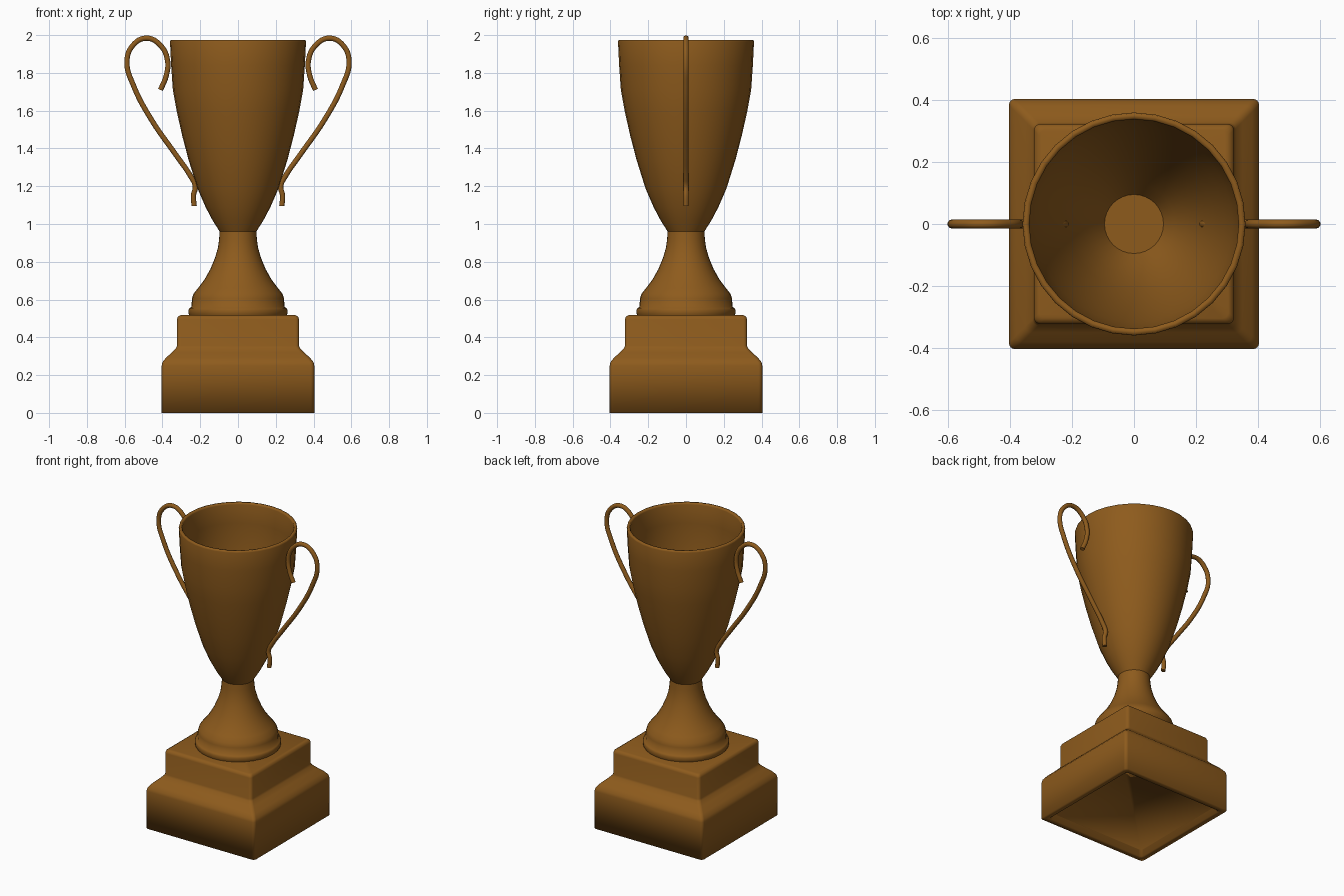
import bpy, bmesh, math

if "Cube" in bpy.data.objects:
    bpy.data.objects.remove(bpy.data.objects["Cube"])

bronze = bpy.data.materials.new("bronze")
bronze.diffuse_color = (0.27, 0.105, 0.012, 1)
bronze.use_nodes = True
bronze.node_tree.nodes["Principled BSDF"].inputs["Base Color"].default_value = bronze.diffuse_color


def loft(name, rings, angle, cap_start=True, cap_end=True):
    """Skin a list of closed rings of equal length into one object."""
    bm = bmesh.new()
    loops = [[bm.verts.new(p) for p in ring] for ring in rings]
    n = len(loops[0])
    for a, b in zip(loops, loops[1:]):
        for i in range(n):
            j = (i + 1) % n
            bm.faces.new((a[i], a[j], b[j], b[i]))
    if cap_start:
        bm.faces.new(loops[0][::-1])
    if cap_end:
        bm.faces.new(loops[-1])
    bmesh.ops.recalc_face_normals(bm, faces=bm.faces)
    mesh = bpy.data.meshes.new(name)
    bm.to_mesh(mesh)
    bm.free()
    obj = bpy.data.objects.new(name, mesh)
    bpy.context.collection.objects.link(obj)
    finish(obj, angle)
    return obj


def finish(obj, angle):
    obj.data.materials.clear()
    obj.data.materials.append(bronze)
    bpy.ops.object.select_all(action='DESELECT')
    obj.select_set(True)
    bpy.context.view_layer.objects.active = obj
    bpy.ops.object.shade_smooth_by_angle(angle=math.radians(angle))


def circle(r, z, n=32):
    return [(r * math.cos(2 * math.pi * i / n), r * math.sin(2 * math.pi * i / n), z)
            for i in range(n)]


def rounded_square(h, z, r=0.02, steps=4):
    pts = []
    for k, (sx, sy) in enumerate([(1, 1), (-1, 1), (-1, -1), (1, -1)]):
        for s in range(steps + 1):
            a = math.pi / 2 * (k + s / steps)
            pts.append((sx * (h - r) + r * math.cos(a), sy * (h - r) + r * math.sin(a), z))
    return pts


# Square plinth: shallow recess underneath, bottom rim, outer walls, top
plinth = [(0.36, 0.04), (0.365, 0.0),
          (0.404, 0.0), (0.404, 0.25), (0.400, 0.268), (0.381, 0.292), (0.35, 0.32),
          (0.328, 0.343), (0.323, 0.355), (0.323, 0.495), (0.318, 0.51), (0.305, 0.517)]
loft("plinth", [rounded_square(h, z) for h, z in plinth], 100)

# Flared stem with stepped foot; its top disc is the floor of the cup
stem = [(0.255, 0.51), (0.262, 0.525), (0.262, 0.545), (0.257, 0.555), (0.246, 0.56),
        (0.244, 0.605), (0.236, 0.63), (0.212, 0.66), (0.178, 0.705), (0.147, 0.76),
        (0.122, 0.82), (0.106, 0.875), (0.100, 0.92), (0.097, 0.962)]
loft("stem", [circle(r, z) for r, z in stem], 80, cap_start=False)

# Cup: thin wall, thickening towards the rim
outer = [(0.097, 0.96), (0.135, 1.02), (0.172, 1.09), (0.215, 1.19), (0.262, 1.34),
         (0.296, 1.47), (0.325, 1.60), (0.345, 1.71), (0.354, 1.84), (0.360, 1.965)]
rim = [(0.357, 1.975), (0.342, 1.975), (0.338, 1.965)]
inner = [(r - 0.003 - 0.015 * max(0, z - 1.5) / 0.4, z) for r, z in outer[-2::-1]]
loft("cup", [circle(r, z) for r, z in outer + rim + inner], 80,
     cap_start=False, cap_end=False)

# Pair of scrolled handles
path = [(0.232, 1.095), (0.236, 1.15), (0.226, 1.20), (0.252, 1.255), (0.328, 1.365),
        (0.457, 1.55), (0.552, 1.73), (0.588, 1.86), (0.557, 1.945), (0.485, 1.984),
        (0.41, 1.945), (0.373, 1.865), (0.38, 1.785), (0.41, 1.71)]
for side, sign in (("right", 1), ("left", -1)):
    curve = bpy.data.curves.new(side + "_handle", 'CURVE')
    curve.dimensions = '3D'
    curve.bevel_depth = 0.0145
    curve.bevel_resolution = 3
    curve.resolution_u = 6
    curve.use_fill_caps = True
    spline = curve.splines.new('BEZIER')
    spline.bezier_points.add(len(path) - 1)
    for bp, (x, z) in zip(spline.bezier_points, path):
        bp.co = (sign * x, 0, z)
        bp.handle_left_type = bp.handle_right_type = 'AUTO'
    handle = bpy.data.objects.new(side + "_handle", curve)
    bpy.context.collection.objects.link(handle)
    bpy.ops.object.select_all(action='DESELECT')
    handle.select_set(True)
    bpy.context.view_layer.objects.active = handle
    bpy.ops.object.convert(target='MESH')
    finish(bpy.context.view_layer.objects.active, 50)
